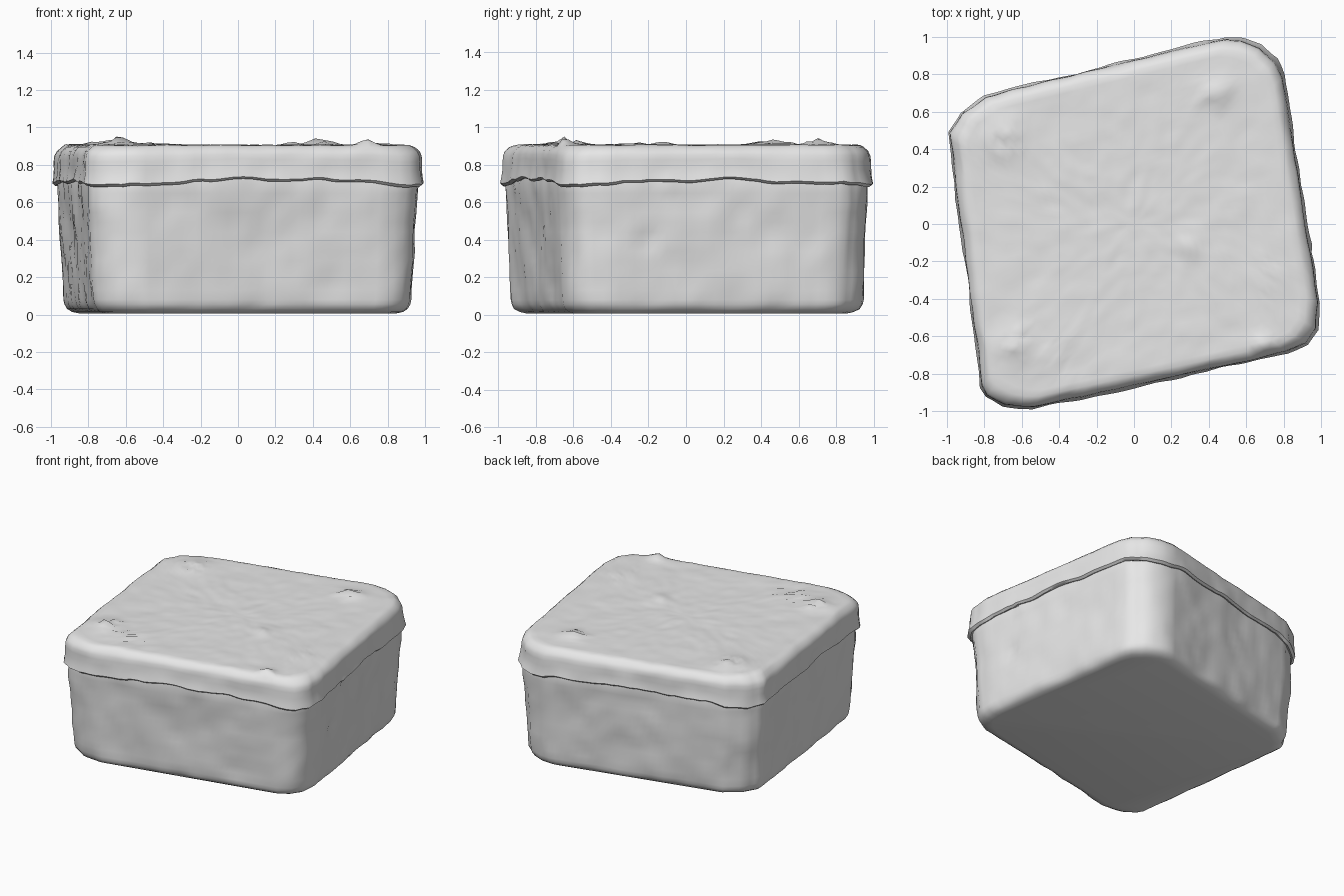
import bpy, bmesh, math
from mathutils import Vector, noise

if "Cube" in bpy.data.objects:
    bpy.data.objects.remove(bpy.data.objects["Cube"])

# Skewed, round-cornered plan of the box at the lid's widest level
PLAN = [(-0.54, -0.985), (0.82, -0.69), (0.92, -0.64), (0.975, -0.56), (0.985, -0.42),
        (0.80, 0.79), (0.765, 0.88), (0.68, 0.955), (0.58, 0.99), (0.49, 0.995),
        (-0.80, 0.685), (-0.93, 0.595), (-0.99, 0.49),
        (-0.82, -0.87), (-0.79, -0.92), (-0.70, -0.97), (-0.62, -0.985)]
STEP = 0.045

# Lumps on the top: x, y, radius, height, roughness
MOUNDS = [(-0.70, 0.46, 0.11, 0.025, 0.030), (0.44, 0.70, 0.08, 0.03, 0.035),
          (-0.63, -0.65, 0.10, 0.028, 0.04), (0.69, -0.645, 0.045, 0.035, 0.0),
          (0.29, -0.12, 0.06, 0.018, 0.0), (0.72, -0.30, 0.14, 0.006, 0.012),
          (-0.40, -0.68, 0.14, 0.004, 0.012)]
# Nubs on the walls: x, y, z, radius, push
NUBS = [(-0.925, 0.0, 0.40, 0.035, 0.02), (0.93, -0.20, 0.40, 0.05, -0.02),
        (0.88, 0.30, 0.55, 0.03, -0.02), (0.93, -0.10, 0.70, 0.035, 0.02)]

grey = bpy.data.materials.new("stone grey")
grey.diffuse_color = (0.8, 0.8, 0.8, 1)
grey.use_nodes = True
grey.node_tree.nodes["Principled BSDF"].inputs["Base Color"].default_value = grey.diffuse_color


def outline():
    """Plan points resampled to short steps."""
    pts = []
    for i, a in enumerate(PLAN):
        a, b = Vector(a), Vector(PLAN[(i + 1) % len(PLAN)])
        n = max(1, round((b - a).length / STEP))
        pts += [a.lerp(b, k / n) for k in range(n)]
    return pts


RIM = outline()


def wobble(p, freq, seed):
    return noise.noise(Vector((p[0], p[1], p[2])) * freq + Vector((seed, seed * 2, seed)))


def wall_point(p, inset, z, rough):
    """Outline point pulled inward, with hand-shaped unevenness."""
    q = p * (1 - inset / 0.92)
    out = p.normalized()
    push = rough * (wobble((q.x, q.y, z), 3.5, 3) + 0.6 * wobble((q.x, q.y, z), 9, 7))
    for x, y, nz, r, h in NUBS:
        push += h * math.exp(-(Vector((q.x - x, q.y - y, z - nz)).length / r) ** 2)
    q = q + out * push
    return Vector((q.x, q.y, z))


def top_height(x, y):
    z = 0.905 + 0.005 * wobble((x, y, 0), 6, 5) + 0.004 * wobble((x, y, 0), 15, 2)
    for mx, my, r, h, rough in MOUNDS:
        f = math.exp(-(((x - mx) ** 2 + (y - my) ** 2) / r ** 2))
        z += f * (h + rough * wobble((x, y, 0), 22, 9))
    return z


def seam(p):
    """Wavy lower edge of the lid, sagging at the corners."""
    corner = max(0, p.length - 0.88) / 0.2
    return 0.715 - 0.022 * corner + 0.018 * wobble((p.x, p.y, 0), 4, 11) \
        + 0.010 * wobble((p.x, p.y, 0), 11, 4)


def loft(name, rings):
    """Skin a stack of equal rings and cap both ends."""
    bm = bmesh.new()
    vr = [[bm.verts.new(c) for c in r] for r in rings]
    n = len(RIM)
    for a, b in zip(vr, vr[1:]):
        for i in range(n):
            j = (i + 1) % n
            bm.faces.new((a[i], a[j], b[j], b[i]))
    for r, flip in ((vr[0], True), (vr[-1], False)):
        bm.faces.new(r[::-1] if flip else r)
    bmesh.ops.recalc_face_normals(bm, faces=bm.faces)
    me = bpy.data.meshes.new(name)
    bm.to_mesh(me)
    bm.free()
    ob = bpy.data.objects.new(name, me)
    bpy.context.collection.objects.link(ob)
    me.materials.append(grey)
    bpy.ops.object.select_all(action='DESELECT')
    ob.select_set(True)
    bpy.context.view_layer.objects.active = ob
    bpy.ops.object.shade_smooth_by_angle(angle=math.radians(50))
    return ob


# Lower box: flat base, rounded foot, walls leaning slightly outward
body_profile = [(0.13, 0.006), (0.095, 0.014), (0.07, 0.03), (0.057, 0.055)]
body_profile += [(0.052 - 0.030 * t / 12, 0.08 + 0.62 * t / 12) for t in range(13)]
body_profile += [(0.03, 0.74)]
loft("box_body", [[wall_point(p, i, z, 0.0 if z < 0.02 else 0.014) for p in RIM]
                  for i, z in body_profile])

# Lid: tucked-under lip, short skirt, rounded shoulder, lumpy top
lid_rings = []
for inset, t in [(0.045, 0.06), (0.012, 0.0), (-0.004, 0.06), (0.002, 0.2), (0.006, 0.4),
                 (0.006, 0.6), (0.008, 0.74), (0.018, 0.85), (0.04, 0.95)]:
    ring = []
    for p in RIM:
        s = seam(p)
        ring.append(wall_point(p, inset, s + t * (0.905 - s), 0.013))
    lid_rings.append(ring)
for k in range(25):
    f = 0.925 * (1 - k / 25) + 0.01
    lid_rings.append([Vector((p.x * f, p.y * f, top_height(p.x * f, p.y * f))) for p in RIM])
loft("lid", lid_rings)
